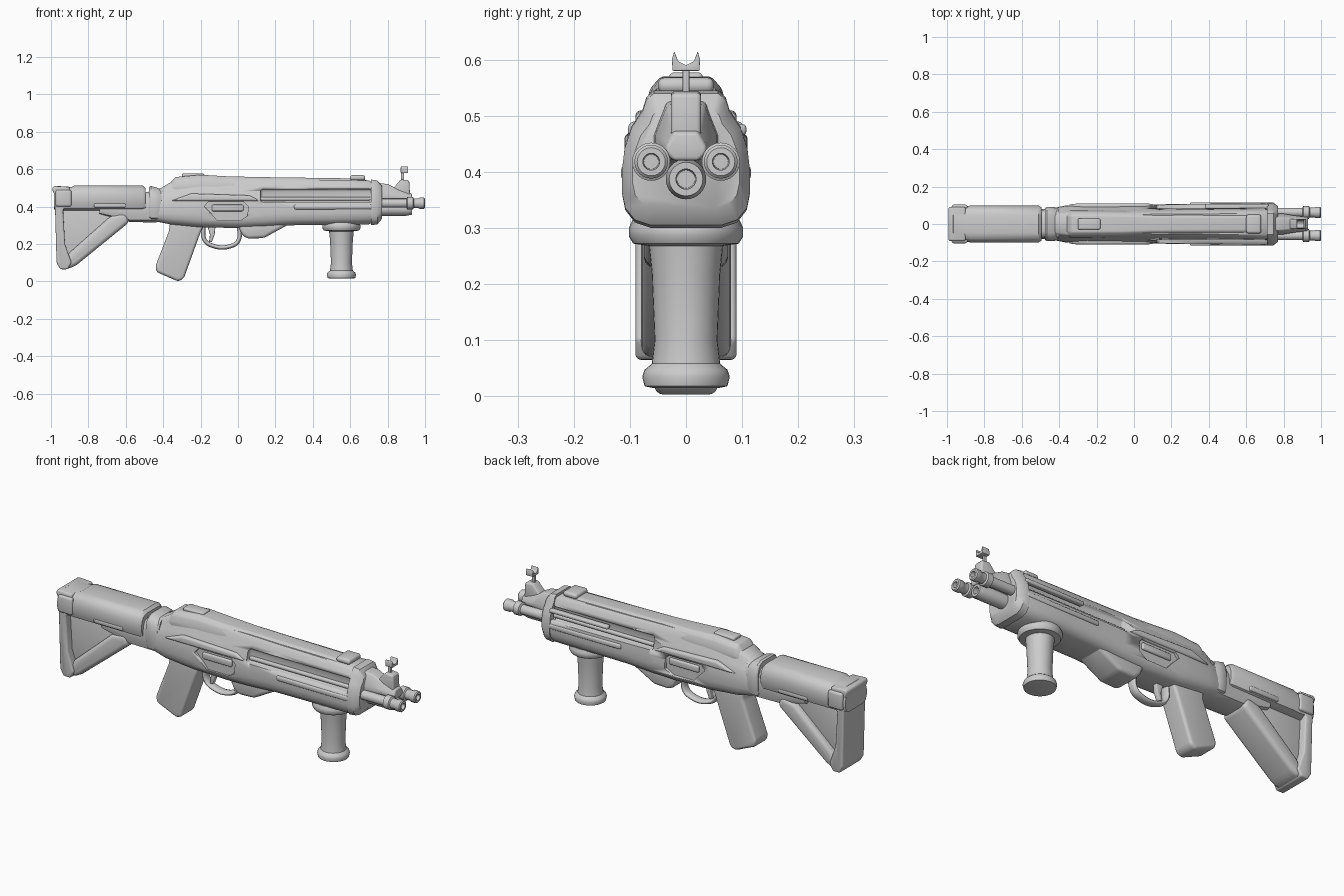
import bpy, bmesh, math
from mathutils import Vector, Matrix


def finish(name, bm, bevel=0, segs=3, angle=40):
    bmesh.ops.recalc_face_normals(bm, faces=bm.faces)
    me = bpy.data.meshes.new(name)
    bm.to_mesh(me)
    bm.free()
    ob = bpy.data.objects.new(name, me)
    bpy.context.collection.objects.link(ob)
    bpy.ops.object.select_all(action='DESELECT')
    bpy.context.view_layer.objects.active = ob
    ob.select_set(True)
    if bevel:
        m = ob.modifiers.new("bevel", 'BEVEL')
        m.width, m.segments, m.limit_method = bevel, segs, 'ANGLE'
        m.angle_limit = math.radians(25)
        bpy.ops.object.modifier_apply(modifier=m.name)
    bpy.ops.object.shade_smooth_by_angle(angle=math.radians(angle))
    return ob


def skin(name, rings, **kw):
    """Bridge a list of equal closed rings and cap both ends."""
    bm = bmesh.new()
    vs = [[bm.verts.new(p) for p in r] for r in rings]
    n = len(vs[0])
    for a, b in zip(vs, vs[1:]):
        for i in range(n):
            bm.faces.new((a[i], a[(i + 1) % n], b[(i + 1) % n], b[i]))
    bm.faces.new(vs[0])
    bm.faces.new(vs[-1][::-1])
    return finish(name, bm, **kw)


def prism(name, pts, y0, y1, bevel=0.01, **kw):
    """Side profile in x,z extruded across y."""
    return skin(name, [[(x, y, z) for x, z in pts] for y in (y0, y1)], bevel=bevel, **kw)


def block(name, x0, x1, y0, y1, z0, z1, bevel=0.008):
    return prism(name, [(x0, z0), (x1, z0), (x1, z1), (x0, z1)], y0, y1, bevel)


def loft(name, half, stations, **kw):
    """Mirrored half section (width, height 0-1) along stations (x, bottom, top, halfwidth)."""
    full = half + [(-w, t) for w, t in reversed(half)]
    return skin(name, [[(x, w * hw, zb + t * (zt - zb)) for w, t in full]
                       for x, zb, zt, hw in stations], **kw)


def lathe(name, prof, origin, along_x=False, n=32):
    rings = []
    o = Vector(origin)
    for h, r in prof:
        ring = []
        for i in range(n):
            c, s = r * math.cos(i * math.tau / n), r * math.sin(i * math.tau / n)
            ring.append(o + (Vector((h, c, s)) if along_x else Vector((c, s, h))))
        rings.append(ring)
    return skin(name, rings)


def cut(target, cutter):
    bpy.context.view_layer.objects.active = target
    m = target.modifiers.new("cut", 'BOOLEAN')
    m.operation, m.solver, m.object = 'DIFFERENCE', 'EXACT', cutter
    bpy.ops.object.modifier_apply(modifier=m.name)
    bpy.data.objects.remove(cutter)


# Receiver and handguard shell
shell = [(0.55, 0), (0.8, 0.04), (0.95, 0.13), (1, 0.25), (1, 0.42), (0.96, 0.58),
         (0.85, 0.74), (0.68, 0.86), (0.62, 0.95), (0.5, 1)]
body = loft("receiver_body", shell, [
    (-0.47, 0.325, 0.48, 0.078), (-0.41, 0.315, 0.50, 0.09), (-0.36, 0.305, 0.53, 0.10),
    (-0.2, 0.29, 0.55, 0.103), (0.0, 0.285, 0.55, 0.103), (0.14, 0.29, 0.548, 0.105),
    (0.28, 0.30, 0.545, 0.108), (0.5, 0.303, 0.543, 0.11), (0.70, 0.305, 0.54, 0.112),
    (0.75, 0.335, 0.50, 0.10)])
for s in (-1, 1):
    def yy(a, b):
        return sorted((s * a, s * b))
    side = "left" if s < 0 else "right"
    # Long handguard slot and side window
    cut(body, block("slot_cutter", 0.12, 0.72, *yy(0.068, 0.2), 0.425, 0.495, 0.015))
    win = [(-0.18, 0.40), (-0.16, 0.425), (0.03, 0.425), (0.055, 0.40), (0.05, 0.35),
           (0.01, 0.325), (-0.11, 0.325), (-0.14, 0.36)]
    cut(body, prism("window_cutter", win, *yy(0.088, 0.2), 0))
    block(f"slot_rod_{side}", 0.12, 0.72, *yy(0.06, 0.082), 0.432, 0.452, 0.008)
    block(f"window_bolt_{side}", -0.14, 0.03, *yy(0.08, 0.099), 0.375, 0.41, 0.008)
    block(f"lower_rail_{side}", 0.30, 0.72, *yy(0.09, 0.116), 0.385, 0.412, 0.009)
    prism(f"receiver_flare_{side}", [(-0.36, 0.43), (-0.25, 0.47), (0.06, 0.46), (0.12, 0.43)],
          *yy(0.08, 0.11), 0.012)
    # Twin barrels with ringed open muzzles
    lathe(f"barrel_{side}", [(0.70, 0.024), (0.90, 0.024), (0.905, 0.034), (0.935, 0.034),
          (0.94, 0.026), (0.965, 0.026), (0.97, 0.03), (0.995, 0.03), (1.0, 0.025),
          (1.0, 0.015), (0.95, 0.013)], (0, s * 0.062, 0.418), True, 24)
    # Stock side details
    block(f"stock_clamp_{side}", -0.975, -0.89, *yy(0.08, 0.103), 0.40, 0.49, 0.012)
    block(f"stock_strip_{side}", -0.77, -0.60, *yy(0.07, 0.099), 0.395, 0.42, 0.008)
block("charging_handle", 0.38, 0.72, 0.08, 0.108, 0.465, 0.485)

# Top cover, rear sight and front block
loft("top_cover", [(1, 0), (1, 0.45), (0.85, 0.8), (0.6, 1)], [
    (-0.36, 0.47, 0.53, 0.066), (-0.335, 0.47, 0.558, 0.074), (-0.2, 0.47, 0.57, 0.074),
    (-0.06, 0.48, 0.562, 0.072), (0.1, 0.48, 0.558, 0.062), (0.66, 0.49, 0.55, 0.058),
    (0.72, 0.47, 0.53, 0.055)], bevel=0.006)
block("rear_sight", -0.30, -0.18, -0.03, 0.03, 0.555, 0.577)
block("front_top_block", 0.60, 0.68, -0.05, 0.05, 0.54, 0.568, 0.012)

# Front cap around the handguard
loft("front_cap", shell, [(0.71, 0.30, 0.545, 0.114), (0.745, 0.305, 0.54, 0.114),
                          (0.77, 0.335, 0.51, 0.095)])

# Centre barrel, nose and front sight
lathe("centre_barrel", [(0.72, 0.036), (0.90, 0.036), (0.93, 0.03), (0.93, 0.018), (0.88, 0.016)],
      (0, 0, 0.387), True)
loft("nose_block", [(0.6, 0), (1, 0.25), (1, 0.5), (0.6, 1)], [
    (0.72, 0.40, 0.53, 0.06), (0.80, 0.41, 0.52, 0.055), (0.86, 0.42, 0.49, 0.045),
    (0.93, 0.42, 0.47, 0.036)], bevel=0.008)
prism("front_sight_post", [(0.80, 0.47), (0.92, 0.46), (0.915, 0.54), (0.87, 0.545), (0.84, 0.51)],
      -0.027, 0.027, 0.008)
block("sight_stem", 0.872, 0.888, -0.006, 0.006, 0.53, 0.585, 0.002)
fork = [(-0.024, 0.58), (0.024, 0.58), (0.025, 0.60), (0.021, 0.615), (0.014, 0.597),
        (0, 0.59), (-0.014, 0.597), (-0.021, 0.615), (-0.025, 0.60)]
skin("sight_fork", [[(x, y, z) for y, z in fork] for x in (0.87, 0.91)], bevel=0.002)

# Lower bulge in front of the trigger
prism("lower_bulge", [(-0.01, 0.32), (0.02, 0.25), (0.05, 0.228), (0.14, 0.232), (0.18, 0.255),
                      (0.30, 0.32)], -0.075, 0.075, 0.02)

# Fore grip
lathe("fore_grip", [(0.015, 0.06), (0.018, 0.074), (0.035, 0.078), (0.047, 0.074), (0.058, 0.061),
                    (0.10, 0.056), (0.22, 0.061), (0.268, 0.066), (0.272, 0.094), (0.285, 0.102),
                    (0.30, 0.102), (0.315, 0.095)], (0.553, 0, 0))

# Pistol grip
prism("pistol_grip", [(-0.37, 0.33), (-0.365, 0.28), (-0.442, 0.08), (-0.435, 0.05), (-0.32, 0.0),
                      (-0.29, 0.015), (-0.205, 0.25), (-0.17, 0.33)], -0.056, 0.056, 0.026, segs=4)

# Trigger guard as a bevelled curve
cu = bpy.data.curves.new("trigger_guard", 'CURVE')
cu.dimensions, cu.bevel_depth, cu.bevel_resolution = '3D', 0.012, 3
sp = cu.splines.new('BEZIER')
path = [(-0.185, 0.29), (-0.18, 0.225), (-0.14, 0.192), (-0.03, 0.192), (0.003, 0.22), (0.005, 0.30)]
sp.bezier_points.add(len(path) - 1)
for p, (x, z) in zip(sp.bezier_points, path):
    p.co = (x, 0, z)
    p.handle_left_type = p.handle_right_type = 'AUTO'
guard = bpy.data.objects.new("trigger_guard", cu)
guard.scale.y = 2.0
bpy.context.collection.objects.link(guard)
prism("trigger", [(-0.165, 0.30), (-0.15, 0.25), (-0.155, 0.21), (-0.14, 0.21), (-0.125, 0.25),
                  (-0.12, 0.30)], -0.013, 0.013, 0.004)

# Stock: top tube, wrist, butt, strut and thin web
round_sec = [(0.6, 0), (0.9, 0.08), (1, 0.3), (1, 0.6), (0.93, 0.8), (0.78, 0.94), (0.5, 1)]
loft("stock_tube", round_sec, [(-0.985, 0.385, 0.495, 0.088), (-0.965, 0.38, 0.51, 0.096),
     (-0.89, 0.38, 0.505, 0.096), (-0.875, 0.38, 0.513, 0.098), (-0.51, 0.38, 0.513, 0.098),
     (-0.495, 0.385, 0.50, 0.09)])
loft("stock_wrist", round_sec, [(-0.74, 0.36, 0.42, 0.075), (-0.58, 0.318, 0.46, 0.078),
     (-0.45, 0.315, 0.485, 0.08), (-0.40, 0.32, 0.50, 0.085)])
loft("stock_collar", round_sec, [(-0.475, 0.33, 0.505, 0.085), (-0.465, 0.325, 0.51, 0.092),
                                 (-0.43, 0.325, 0.50, 0.092), (-0.41, 0.33, 0.49, 0.085)])
prism("butt_plate", [(-0.995, 0.495), (-0.98, 0.46), (-0.97, 0.10), (-0.95, 0.065), (-0.91, 0.065),
                     (-0.89, 0.10), (-0.925, 0.20), (-0.935, 0.38), (-0.90, 0.43), (-0.90, 0.505),
                     (-0.985, 0.51)], -0.09, 0.09, 0.015)
prism("stock_strut", [(-0.945, 0.068), (-0.90, 0.068), (-0.86, 0.09), (-0.58, 0.318), (-0.60, 0.37),
                      (-0.68, 0.35), (-0.90, 0.155)], -0.08, 0.08, 0.022, segs=4)
prism("stock_web", [(-0.95, 0.40), (-0.95, 0.12), (-0.88, 0.12), (-0.62, 0.34), (-0.62, 0.40)],
      -0.05, 0.05, 0.004)
